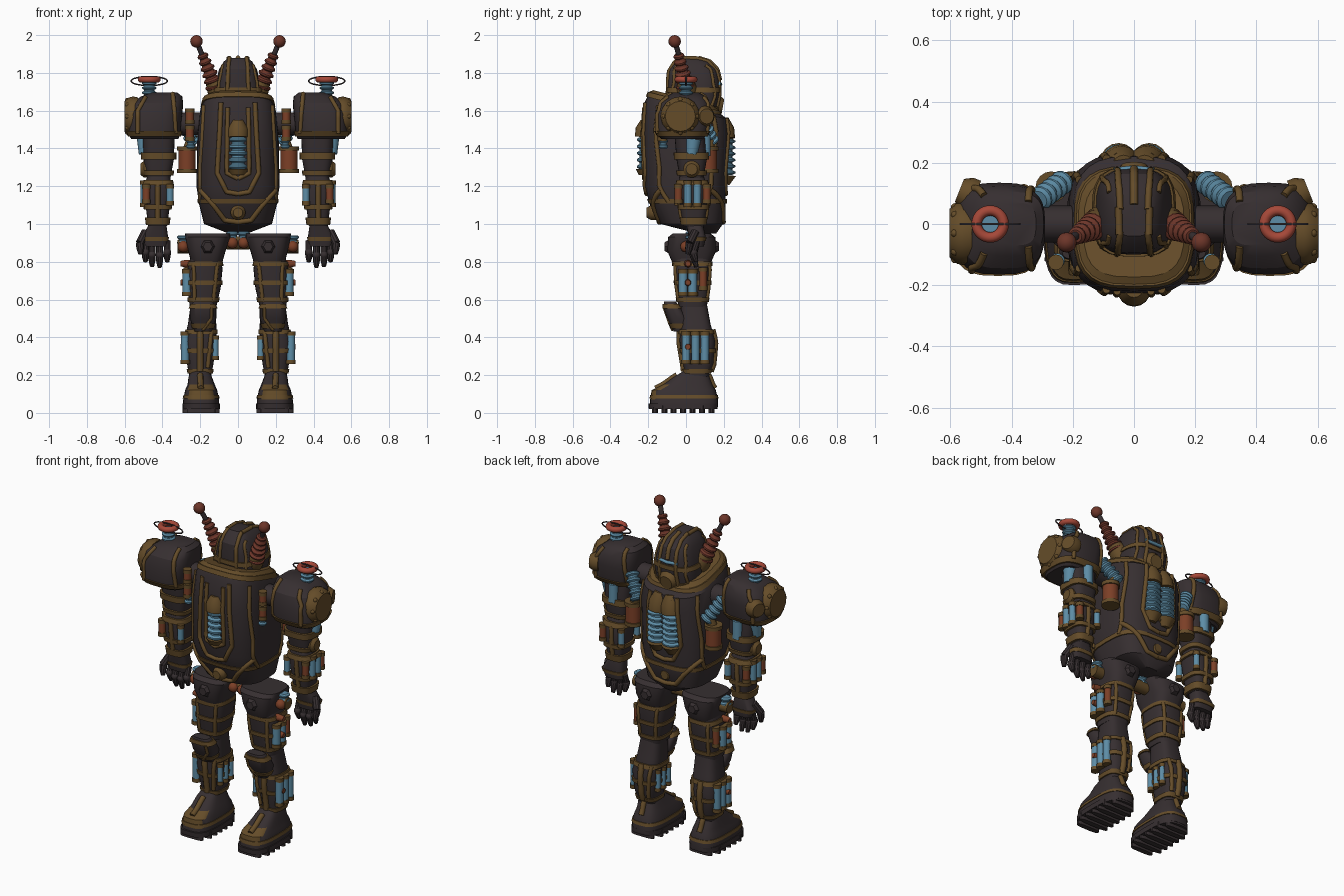
import bpy, bmesh, math
from mathutils import Vector
default_cube = bpy.data.objects.get("Cube")
if default_cube:
    bpy.data.objects.remove(default_cube, do_unlink=True)

def make_material(name, *rgb):
    material = bpy.data.materials.new(name)
    material.use_nodes = True
    material.diffuse_color = (*rgb, 1)
    material.node_tree.nodes["Principled BSDF"].inputs["Base Color"].default_value = (*rgb, 1)
    return material

DARK = make_material("dark iron", .037, .028, .03)
BRASS = make_material("aged brass", .13, .073, .022)
BLUE = make_material("blue metal", .11, .265, .38)
RED = make_material("valve red", .38, .065, .04)
ORANGE = make_material("rust orange", .2, .05, .02)
RUST = make_material("dark rust", .15, .036, .022)

def finish(name, bm, materials, mirror):
    bmesh.ops.recalc_face_normals(bm, faces=bm.faces[:])
    mesh = bpy.data.meshes.new(name)
    bm.to_mesh(mesh)
    bm.free()
    for material in materials:
        mesh.materials.append(material)
    item = bpy.data.objects.new(name, mesh)
    bpy.context.collection.objects.link(item)
    if mirror:
        item.modifiers.new("Mirror", "MIRROR")

def skin(bm, rings):
    loops = [[bm.verts.new(point) for point in ring] for ring in rings]
    for lower, upper in zip(loops, loops[1:]):
        for i in range(len(lower)):
            bm.faces.new((lower[i - 1], lower[i], upper[i], upper[i - 1]))
    bm.faces.new(loops[0][::-1])
    bm.faces.new(loops[-1])

# Sections are (height, centre x, centre y, half width, half depth, tilt)
POWER = .65
def ring_points(section, sides=28):
    z, cx, cy, rx, ry, tilt = (tuple(section) + (0,))[:6]
    for i in range(sides):
        c, s = math.cos(math.tau * i / sides), math.sin(math.tau * i / sides)
        dy = ry * math.copysign(abs(s) ** POWER, s)
        yield cx + rx * math.copysign(abs(c) ** POWER, c), cy + dy, z + tilt * dy

def loft(name, sections, material=DARK, mirror=True, accent=None, rule=None):
    bm = bmesh.new()
    skin(bm, [list(ring_points(section)) for section in sections])
    for face in bm.faces:
        face.material_index = int(bool(rule and rule(face.calc_center_median())))
    finish(name, bm, [material, accent] if accent else [material], mirror)

def section_at(sections, z):
    for low, high in zip(sections, sections[1:]):
        if z <= high[0]:
            break
    t = (z - low[0]) / (high[0] - low[0])
    return [a + (b - a) * t for a, b in zip(low, high)]

def band(name, sections, z, half=.014, grow=.009, mirror=True):
    rings = [section_at(sections, z - half), section_at(sections, z + half)]
    for ring in rings:
        ring[3:5] = ring[3] + grow, ring[4] + grow
    loft(name, rings, BRASS, mirror)

def tube(name, points, radius, material=BRASS, mirror=True, closed=False):
    for side in (1, -1) if mirror else (1,):
        curve = bpy.data.curves.new(name, "CURVE")
        curve.dimensions = "3D"
        curve.bevel_depth, curve.bevel_resolution, curve.use_fill_caps = radius, 3, True
        spline = curve.splines.new("POLY")
        spline.points.add(len(points) - 1)
        for target, (x, y, z) in zip(spline.points, points):
            target.co = (x * side, y, z, 1)
        spline.use_cyclic_u = closed
        curve.materials.append(material)
        bpy.context.collection.objects.link(bpy.data.objects.new(name, curve))

def strip(name, sections, path, radius=.012, mirror=True, facings=(-1, 1)):
    # Raised trim laid over the front and back of a lofted shell, path given as (x, z)
    for facing in facings:
        points = []
        for start, end in zip(path, path[1:]):
            for step in range(7):
                x, z = (a + (b - a) * step / 6 for a, b in zip(start, end))
                section = section_at(sections, z)
                u = min(1, abs(x - section[1]) / section[3])
                dy = facing * section[4] * (1 - u ** (2 / POWER)) ** (POWER / 2)
                points.append((x, section[2] + dy, z + (section[5] * dy if len(section) > 5 else 0)))
        tube(name, points, radius, BRASS, mirror)

def hoop(name, centre, across, along, radius, material, axes, mirror=True):
    points = [Vector(centre) for i in range(32)]
    for i, point in enumerate(points):
        for axis, amount in zip(axes, (across * math.cos(math.tau * i / 32), along * math.sin(math.tau * i / 32))):
            setattr(point, axis, getattr(point, axis) + amount)
    tube(name, points, radius, material, mirror, True)

def turned(name, start, end, radii, material, mirror=True, sides=16):
    start, end = Vector(start), Vector(end)
    turn = (end - start).to_track_quat("Z", "Y")
    spokes = [turn @ Vector((math.cos(math.tau * i / sides), math.sin(math.tau * i / sides), 0)) for i in range(sides)]
    bm = bmesh.new()
    skin(bm, [[start.lerp(end, k / (len(radii) - 1)) + spoke * radius for spoke in spokes]
              for k, radius in enumerate(radii)])
    finish(name, bm, [material], mirror)

def ribbed(name, start, end, radius, count, material=BLUE, mirror=True, taper=0):
    radii = [radius * (1 - taper * i / count) * scale for i in range(count) for scale in (.72, 1, 1, .72)]
    turned(name, start, end, radii, material, mirror)

def capped(name, x, y, low, high, radius, material=BLUE):
    # Upright canister with brass end caps
    turned(name, (x, y, low), (x, y, high), [radius] * 2, material)
    for z in (low, high):
        turned(name + "_cap", (x, y, z - .011), (x, y, z + .011), [radius * 1.15] * 2, BRASS)

def ball(name, centre, radius, material, mirror=True):
    bm = bmesh.new()
    bmesh.ops.create_uvsphere(bm, u_segments=16, v_segments=10, radius=radius)
    bmesh.ops.translate(bm, verts=bm.verts[:], vec=centre)
    finish(name, bm, [material], mirror)

# Torso shell with a flat back, sloping down behind the neck
torso = [(.95, 0, .11, .05, .05, 0), (1, 0, .03, .18, .165, 0), (1.1, 0, .01, .205, .2, 0), (1.2, 0, -.005, .22, .215, 0),
         (1.48, 0, 0, .215, .23, 0), (1.6, 0, 0, .2, .22, -.2), (1.64, 0, -.01, .18, .185, -.28)]
loft("torso", torso, mirror=False)
band("torso_belt", torso, 1.12, .012, .006, False)
for name, path, radius in (("chest_frame", [(.09, 1.6), (.11, 1.27), (.06, 1.17), (0, 1.16)], .013),
                           ("chest_inner_frame", [(.055, 1.58), (.06, 1.27), (0, 1.24)], .012),
                           ("waist_trim", [(.2, 1.18), (.13, 1.1), (.07, 1.02), (0, 1.01)], .014),
                           ("flank_trim", [(.18, 1.6), (.2, 1.3), (.2, 1.12)], .012)):
    strip(name, torso, path, radius)
for facing in (-1, 1):
    turned("waist_boss", (0, facing * .16, 1.06), (0, facing * .21, 1.06), [.04, .04, .025], BRASS, False)
ribbed("chest_coil", (0, -.21, 1.29), (0, -.21, 1.46), .05, 5, mirror=False)
turned("chest_coil_cap", (0, -.215, 1.46), (0, -.21, 1.55), [.055, .055, .03], BRASS, False)
turned("chest_coil_foot", (0, -.21, 1.26), (0, -.21, 1.29), [.04, .055], BRASS, False)
ribbed("back_coil", (.05, .205, 1.26), (.05, .205, 1.45), .056, 6)
turned("back_coil_cap", (.045, .2, 1.45), (.035, .19, 1.56), [.06, .06, .035], BRASS)
turned("back_coil_foot", (.05, .2, 1.21), (.05, .205, 1.26), [.03, .06], BRASS)

# Neck collar and helmet
collar = [(1.59, 0, -.01, .195, .2, -.26), (1.645, 0, -.01, .185, .19, -.27), (1.665, 0, -.01, .165, .165, -.25)]
loft("collar", collar, mirror=False)
band("collar_rim", collar, 1.635, .014, .008, False)
band("collar_inner_rim", collar, 1.658, .01, .002, False)
head = [(1.56, 0, .035, .12, .12), (1.68, 0, .04, .135, .14), (1.76, 0, .04, .115, .14),
        (1.82, 0, .035, .1, .13), (1.86, 0, .03, .075, .095), (1.88, 0, .01, .05, .05)]
loft("helmet", head, mirror=False)
band("helmet_band", head, 1.71, .013, .007, False)
band("helmet_lower_band", head, 1.61, .012, .007, False)
strip("helmet_ridge", head, [(.045, 1.879), (.05, 1.85), (.06, 1.6)], .011)
strip("helmet_cheek_ridge", head, [(.08, 1.84), (.1, 1.75), (.11, 1.6)], .009)
strip("helmet_crest", head, [(0, 1.879), (0, 1.84), (0, 1.76)], .013, False, [1])
tube("helmet_crown", [(.048, -.035, 1.878), (.05, .055, 1.877)], .012)
tube("visor", [(.065, .174, 1.745), (0, .182, 1.74), (-.065, .174, 1.745)], .01, BLUE, False)
turned("mask_grille", (0, .14, 1.63), (0, .195, 1.62), [.065, .06, .04], BRASS, False)

# Antennas
turned("antenna_socket", (.09, .01, 1.68), (.135, -.005, 1.76), [.055, .055, .04], BRASS)
ribbed("antenna_ribs", (.12, 0, 1.72), (.19, -.04, 1.9), .05, 6, RUST, taper=.5)
turned("antenna_rod", (.18, -.03, 1.87), (.22, -.06, 1.97), [.014] * 2, DARK)
ball("antenna_ball", (.22, -.06, 1.967), .033, RUST)

# Side tanks, shocks and hoses linking torso to shoulders
capped("side_tank", .27, .12, 1.28, 1.4, .045, ORANGE)
ribbed("shoulder_hose", (.23, .14, 1.43), (.31, .08, 1.56), .04, 5)
turned("tank_pipe", (.26, .12, 1.4), (.24, .13, 1.47), [.03, .025], BRASS)
for z in (1.46, 1.55):
    capped("front_shock", .255, -.125, z - .01, z + .05, .022, ORANGE)
ribbed("front_hose", (.25, -.12, 1.4), (.25, -.12, 1.45), .024, 2)
turned("shoulder_axle", (.15, 0, 1.53), (.35, 0, 1.53), [.06] * 2, DARK)

# Shoulders
shoulder = [(1.45, .44, -.02, .125, .11), (1.48, .445, -.02, .14, .14), (1.58, .44, -.015, .145, .15),
            (1.64, .425, -.01, .135, .135), (1.675, .405, 0, .11, .105), (1.695, .39, 0, .07, .07)]
loft("shoulder", shoulder)
band("shoulder_rim", shoulder, 1.478, .015)
strip("shoulder_trim", shoulder, [(.33, 1.48), (.335, 1.58), (.345, 1.69)])
strip("shoulder_side_trim", shoulder, [(.53, 1.48), (.53, 1.6), (.49, 1.67)])
turned("shoulder_disc", (.53, -.03, 1.57), (.602, -.03, 1.57), [.1, .105, .1, .08], BRASS)
turned("shoulder_rear_disc", (.52, .09, 1.57), (.57, .11, 1.57), [.055, .055, .04], BRASS)
for angle in (math.tau * i / 8 for i in range(8)):
    ball("disc_rivet", (.585, -.03 + .085 * math.cos(angle), 1.57 + .085 * math.sin(angle)), .013, BRASS)
ribbed("valve_spring", (.47, 0, 1.66), (.47, 0, 1.755), .038, 4)
hoop("valve_wheel", (.47, 0, 1.765), .044, .044, .017, RED, "xy")
hoop("valve_wire", (.47, 0, 1.757), .096, .024, .004, DARK, "xz")

# Arms
arm = [(1.23, .42, .03, .06, .06), (1.34, .42, .03, .08, .08), (1.46, .42, .02, .085, .08)]
forearm = [(.99, .425, .04, .05, .055), (1.08, .425, .04, .062, .07), (1.2, .425, .035, .075, .08),
           (1.25, .42, .03, .06, .065)]
loft("upper_arm", arm)
loft("forearm", forearm)
for z, half in ((1.36, .018), (1.27, .012)):
    band("elbow_band", arm, z, half, .013)
for z, half in ((1.22, .014), (1.09, .012), (1.015, .02)):
    band("forearm_band", forearm, z, half, .012)
strip("forearm_trim", forearm, [(.425, 1.21), (.425, 1.03)], .014)
turned("elbow_cap", (.48, .03, 1.29), (.515, .03, 1.29), [.045, .045, .03], BRASS)
turned("arm_ram", (.495, .03, 1.37), (.495, .04, 1.45), [.03, .04], BLUE)
turned("rear_arm_ram", (.42, .1, 1.36), (.42, .1, 1.47), [.03] * 2, BLUE)
for y in (-.04, .11):
    capped("arm_piston", .485, y, 1.12, 1.2, .02, ORANGE)
    capped("arm_canister", .36, y, 1.11, 1.2, .018)
for y in (.01, .06):
    capped("forearm_cylinder", .495, y, 1.1, 1.22, .02)

# Hands
palm = [(.88, .435, .06, .06, .035), (.93, .44, .06, .07, .045), (1, .425, .045, .045, .045)]
loft("palm", palm)
band("knuckle_plate", palm, .92, .01, .004)
for x, length in ((.375, .1), (.415, .13), (.455, .125), (.49, .1)):
    middle = (x, .04, .9 - length / 2)
    turned("finger", (x, .06, .91), middle, [.018] * 2, DARK, sides=10)
    turned("fingertip", middle, (x, .055, .9 - length), [.02, .018, .011], DARK, sides=10)
    ball("knuckle", middle, .021, DARK)
turned("thumb", (.49, .05, .96), (.52, .02, .9), [.022] * 2, DARK, sides=10)
turned("thumb_tip", (.52, .02, .9), (.515, .01, .84), [.022, .02, .012], DARK, sides=10)

# Hip joints
for name, x, z in (("hip_inner", .03, .9), ("hip_outer", .29, .88)):
    ball(name + "_ball", (x, 0, z), .03, ORANGE)
    ribbed(name + "_coil", (x, .03, z + .01), (x, .03, z + .06), .033, 2)
    turned(name + "_axle", (x - .03, .03, z), (x + .03, .03, z), [.035] * 2, BRASS)

# Thighs, knees and shins
hip = [(.79, .165, .03, .08, .1), (.86, .165, .03, .1, .13), (.93, .16, .03, .12, .125), (.95, .16, .03, .12, .1)]
thigh = [(.56, .185, .035, .07, .075), (.66, .18, .035, .088, .09), (.76, .175, .035, .093, .1), (.83, .17, .03, .08, .1)]
shin = [(.18, .2, .055, .055, .06), (.26, .2, .065, .07, .08), (.38, .2, .06, .085, .095), (.47, .19, .05, .075, .08),
        (.58, .185, .04, .065, .07)]
knee = [(.43, .185, -.02, .045, .045), (.5, .185, -.045, .07, .055), (.56, .185, -.075, .07, .045), (.59, .185, -.085, .05, .03)]
for name, sections, levels in (("hip_guard", hip, ()), ("thigh", thigh, (.79, .69, .6)), ("shin", shin, (.43, .33, .22)),
                               ("knee_guard", knee, (.565, .46))):
    loft(name, sections)
    for z in levels:
        band(name + "_band", sections, z, .012, .007)
for facing in (-1, 1):
    turned("hip_boss", (.16, .03 + facing * .1, .88), (.16, .03 + facing * .145, .88), [.045, .04, .025], DARK, sides=6)
strip("thigh_trim", thigh, [(.11, .79), (.13, .6)], .011)
strip("thigh_outer_trim", thigh, [(.235, .79), (.23, .6)], .011)
strip("shin_trim", shin, [(.2, .44), (.2, .22)], .018)
strip("shin_side_trim", shin, [(.14, .44), (.16, .24)], .012)
strip("knee_trim", knee, [(.14, .56), (.14, .5), (.185, .44)], .009, facings=[-1])
for y in (-.015, .035):
    capped("thigh_canister", .27, y, .63, .75, .024)
capped("thigh_piston", .265, .09, .66, .76, .02, ORANGE)
for y in (0, .05, .1):
    capped("shin_canister", .28, y, .27, .42, .022)
    capped("calf_canister", .12, y, .29, .4, .016)
for z in (.79, .69, .35):
    turned("leg_bolt", (.25, .01, z), (.305, .01, z), [.02, .02, .014], ORANGE)

# Boots with brass uppers and cleated soles
boot = [(.03, .195, -.01, .095, .18), (.07, .195, -.01, .095, .18), (.12, .195, -.012, .085, .17),
        (.15, .195, .01, .072, .13), (.19, .2, .03, .062, .095), (.22, .2, .045, .05, .06)]
loft("boot", boot, DARK, True, BRASS, lambda c: .075 < c.z < .17 and c.y < -.05 and abs(c.x - .195) < .07)
band("boot_band", boot, .085, .009, .004)
strip("boot_tongue", boot, [(.2, .2), (.197, .13)], .016)
loft("sole", [(.02, .195, -.015, .1, .182), (.05, .195, -.015, .1, .185)])
for i in range(7):
    y, width = -.165 + i * .05, .098 if 0 < i < 6 else .075
    loft("cleat", [(z, .195, y, width, .016) for z in (0, .04)])

# Smooth rounded shells while keeping hard edges
for item in bpy.context.scene.objects:
    item.select_set(item.type == "MESH")
    if item.type == "MESH":
        bpy.context.view_layer.objects.active = item
bpy.ops.object.shade_smooth_by_angle(angle=math.radians(30))
